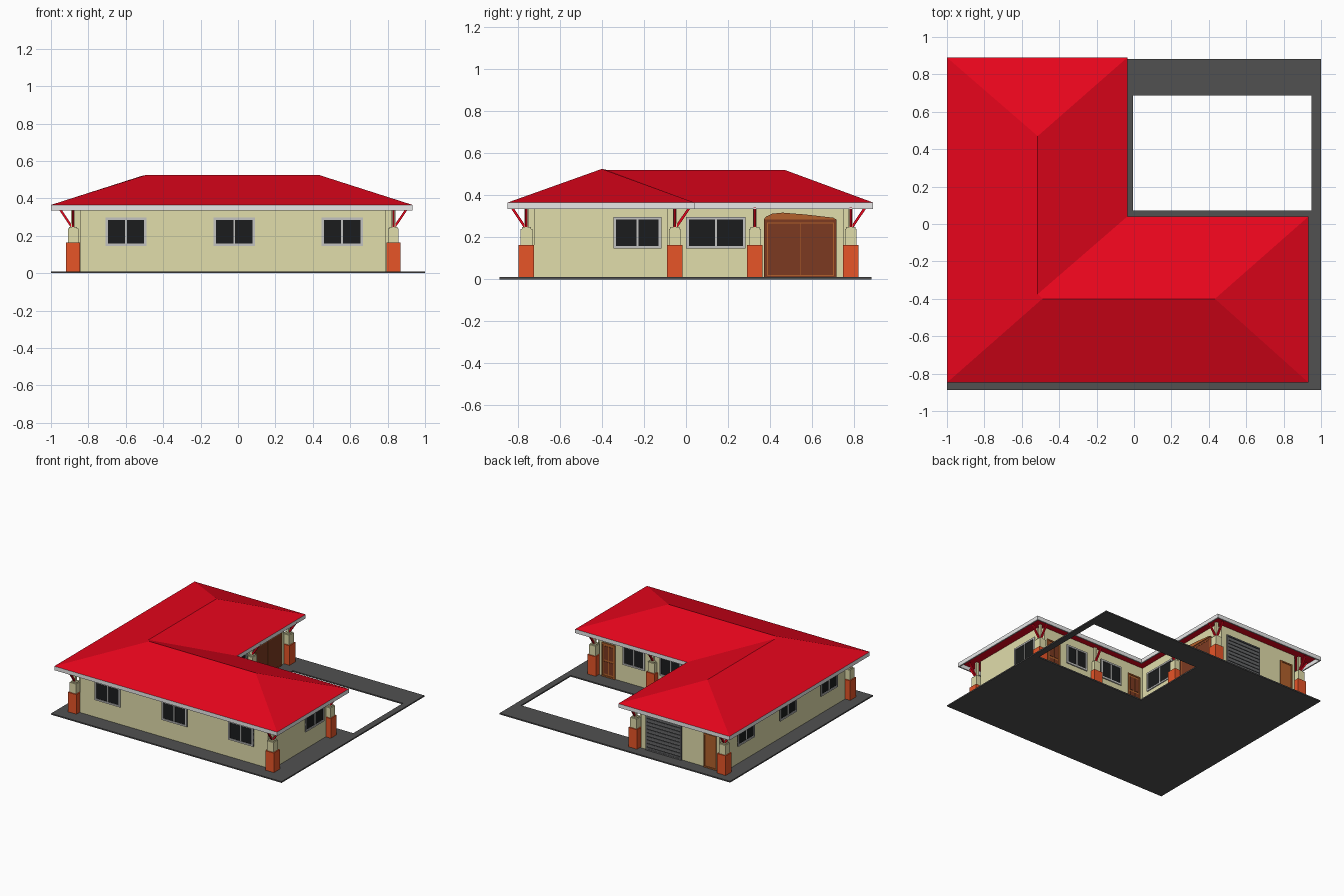
import bpy
import bmesh
from mathutils import Vector, Matrix

if "Cube" in bpy.data.objects:
    bpy.data.objects.remove(bpy.data.objects["Cube"])


def make_mat(name, *rgb):
    lin = [((c / 255 + 0.055) / 1.055) ** 2.4 for c in rgb] + [1]
    m = bpy.data.materials.new(name)
    m.use_nodes = True
    m.diffuse_color = lin
    m.node_tree.nodes["Principled BSDF"].inputs["Base Color"].default_value = lin
    return m


RED = make_mat("roof red", 231, 4, 28)
CREAM = make_mat("wall cream", 225, 221, 171)
BRICK = make_mat("brick orange", 233, 85, 40)
TRIM = make_mat("fascia grey", 232, 232, 232)
PAVING = make_mat("paving grey", 81, 81, 81)
GLASS = make_mat("dark glass", 27, 28, 29)
FRAME = make_mat("window frame grey", 194, 194, 192)
METAL = make_mat("shutter grey", 100, 101, 103)
BROWN = make_mat("dark wood", 124, 58, 33)
WOOD = make_mat("light wood", 178, 97, 44)


def finish(name, bm, mats):
    mesh = bpy.data.meshes.new(name)
    bmesh.ops.recalc_face_normals(bm, faces=bm.faces)
    bm.to_mesh(mesh)
    bm.free()
    for m in mats:
        mesh.materials.append(m)
    ob = bpy.data.objects.new(name, mesh)
    bpy.context.collection.objects.link(ob)
    return ob


def boxes(name, parts):
    """One object from (low corner, high corner, material) boxes."""
    bm = bmesh.new()
    mats = []
    for lo, hi, mat in parts:
        if mat not in mats:
            mats.append(mat)
        lo, hi = Vector(lo), Vector(hi)
        mtx = Matrix.Translation((lo + hi) / 2) @ Matrix.Diagonal((hi - lo).to_4d())
        made = bmesh.ops.create_cube(bm, size=1, matrix=mtx)
        for f in {f for v in made["verts"] for f in v.link_faces}:
            f.material_index = mats.index(mat)
    return finish(name, bm, mats)


def prism(name, outline, offset, mat):
    """Extrude a closed outline of 3D points by an offset."""
    bm = bmesh.new()
    face = bm.faces.new([bm.verts.new(co) for co in outline])
    grown = bmesh.ops.extrude_face_region(bm, geom=[face])["geom"]
    bmesh.ops.translate(bm, vec=offset,
                        verts=[v for v in grown if isinstance(v, bmesh.types.BMVert)])
    return finish(name, bm, [mat])


def ell(x0, x1, x2, y0, y1, y2, z):
    return [Vector(co) for co in ((x0, y0, z), (x2, y0, z), (x2, y1, z),
                                  (x1, y1, z), (x1, y2, z), (x0, y2, z))]


def notched(outline, size):
    """Cut a square notch into every outward corner."""
    result = []
    for i, co in enumerate(outline):
        d_in = (co - outline[i - 1]).normalized() * size
        d_out = (outline[(i + 1) % len(outline)] - co).normalized() * size
        if d_in.cross(d_out).z > 0:
            result += [co - d_in, co - d_in + d_out, co + d_out]
        else:
            result.append(co)
    return result


# Paving with a rectangular open court
G, EAVE = 0.01, 0.365
boxes("paving", [
    ((-1, -0.888, 0), (1, 0.072, G), PAVING),
    ((-1, 0.072, 0), (-0.005, 0.882, G), PAVING),
    ((-0.005, 0.687, 0), (1, 0.882, G), PAVING),
    ((0.95, 0.072, 0), (1, 0.687, G), PAVING)])

# Walls, recessed at the corners behind the pillars
W, MID, E = -0.875, -0.125, 0.825
S, INNER, N = -0.757, -0.055, 0.783
prism("walls", notched(ell(W, MID, E, S, INNER, N, G), 0.034),
      (0, 0, EAVE - G - 0.002), CREAM)

# Hipped roof over the two wings
eaves = ell(-1, -0.036, 0.933, -0.848, 0.04, 0.89, EAVE)
bm = bmesh.new()
a, b, c, d, e, f = [bm.verts.new(co) for co in eaves]
p = bm.verts.new((-0.515, 0.47, 0.52))
q = bm.verts.new((-0.515, -0.375, 0.52))
s = bm.verts.new((-0.49, -0.40, 0.525))
r = bm.verts.new((0.433, -0.40, 0.525))
for loop in [(a, b, r, s), (b, c, r), (c, d, q, s, r), (d, e, p, q),
             (e, f, p), (f, a, s, q, p), (f, e, d, c, b, a)]:
    bm.faces.new(loop)
finish("roof", bm, [RED])

# Fascia boards round the eaves
bm = bmesh.new()
high = [bm.verts.new(co) for co in eaves]
low = [bm.verts.new((co.x, co.y, 0.334)) for co in eaves]
for i in range(len(eaves)):
    j = (i + 1) % len(eaves)
    bm.faces.new((low[i], low[j], high[j], high[i]))
fascia = finish("fascia", bm, [TRIM])
solid = fascia.modifiers.new("thickness", "SOLIDIFY")
solid.thickness = 0.01
solid.use_even_offset = True


# Pillars: brick base, cream block with neck, thin post and red braces
def strut(name, start, end):
    axis = Vector(end) - Vector(start)
    mtx = (Matrix.Translation((Vector(start) + Vector(end)) / 2)
           @ axis.to_track_quat("Z", "Y").to_matrix().to_4x4()
           @ Matrix.Diagonal((0.012, 0.012, axis.length, 1)))
    bm = bmesh.new()
    bmesh.ops.create_cube(bm, size=1, matrix=mtx)
    finish(name, bm, [RED])


def pillar(name, x, y, *directions):
    def block(half, z0, z1, mat):
        return ((x - half, y - half, z0), (x + half, y + half, z1), mat)
    boxes(name, [block(0.037, G, 0.163, BRICK), block(0.028, 0.163, 0.24, CREAM),
                 block(0.022, 0.24, 0.248, CREAM), block(0.01, 0.248, EAVE, CREAM)])
    for dx, dy in directions:
        strut(name + "_brace", (x + dx * 0.008, y + dy * 0.008, 0.25),
              (x + dx * 0.072, y + dy * 0.072, 0.345))


pillar("pillar_front_west", -0.882, -0.759, (-1, 0), (0, -1))
pillar("pillar_front_east", 0.831, -0.759, (1, 0), (0, -1))
pillar("pillar_court_east", 0.831, -0.053, (1, 0), (0, 1))
pillar("pillar_court_north_wall", 0.32, -0.053, (0, 1))
pillar("pillar_court_side", -0.112, 0.328, (1, 0))
pillar("pillar_back_east", -0.112, 0.783, (1, 0), (0, 1))
pillar("pillar_back_west", -0.882, 0.783, (-1, 0), (0, 1))

# Wall fittings: a wall is (axis it runs along, plane position, outward sign)
FRONT, COURT, BACK = ("x", S, -1), ("x", INNER, 1), ("x", N, 1)
WEST, EAST, SIDE = ("y", W, -1), ("y", E, 1), ("y", MID, 1)


def panel(wall, u0, u1, z0, z1, depth, mat):
    axis, pos, sign = wall
    near, far = sorted((pos - sign * 0.002, pos + sign * depth))
    if axis == "x":
        return ((u0, near, z0), (u1, far, z1), mat)
    return ((near, u0, z0), (far, u1, z1), mat)


def border(wall, u0, u1, z0, z1, t, depth, mat):
    return [panel(wall, u0, u0 + t, z0, z1, depth, mat),
            panel(wall, u1 - t, u1, z0, z1, depth, mat),
            panel(wall, u0 + t, u1 - t, z0, z0 + t, depth, mat),
            panel(wall, u0 + t, u1 - t, z1 - t, z1, depth, mat)]


def window(wall, centre, width=0.22):
    u0, u1, z0, z1 = centre - width / 2, centre + width / 2, 0.146, 0.297
    parts = [panel(wall, u0, u1, z0, z1, 0.002, GLASS)]
    parts += border(wall, u0, u1, z0, z1, 0.013, 0.008, FRAME)
    parts.append(panel(wall, centre - 0.005, centre + 0.005, z0 + 0.013, z1 - 0.013,
                       0.006, FRAME))
    boxes("window", parts)


def door(wall, u0, u1, panelled):
    top, mid = 0.275, (u0 + u1) / 2
    parts = [panel(wall, u0, u1, G, top, 0.004, WOOD)]
    parts += border(wall, u0, u1, G, top, 0.01, 0.009, WOOD)
    if panelled:
        for z0, z1 in ((0.035, 0.13), (0.145, 0.25)):
            for v0, v1 in ((u0 + 0.018, mid - 0.005), (mid + 0.005, u1 - 0.018)):
                parts.append(panel(wall, v0, v1, z0, z1, 0.007, BROWN))
    boxes("door", parts)


for u in (-0.599, -0.02, 0.557):
    window(FRONT, u)
for u in (0.507, -0.012, -0.52):
    window(WEST, u, 0.205)
for u in (0.17, 0.49):
    window(COURT, u, 0.19)
window(EAST, -0.231, 0.228)
window(SIDE, 0.142, 0.283)
door(COURT, 0.65, 0.765, True)
door(COURT, -0.1, 0.012, True)
door(BACK, -0.815, -0.705, False)

# Roller shutter of overlapping slats
slats, top = 10, 0.29
step = (top - G) / slats
parts = border(BACK, -0.513, -0.205, G, top + 0.01, 0.01, 0.01, METAL)
for i in range(slats):
    z = G + i * step
    parts.append(panel(BACK, -0.508, -0.21, z, z + step * 0.8, 0.007, METAL))
    parts.append(panel(BACK, -0.508, -0.21, z + step * 0.8, z + step, 0.003, GLASS))
boxes("roller_shutter", parts)

# Wide double door with a curved head
parts = [panel(SIDE, 0.37, 0.715, G, 0.285, 0.008, BROWN)]
parts += border(SIDE, 0.386, 0.703, 0.015, 0.27, 0.005, 0.01, WOOD)
parts.append(panel(SIDE, 0.541, 0.545, 0.02, 0.265, 0.01, WOOD))
boxes("double_door", parts)
head = [(0.37, 0.285), (0.715, 0.285), (0.70, 0.293), (0.57, 0.308),
        (0.46, 0.317), (0.41, 0.312), (0.38, 0.298)]
prism("double_door_head", [(MID - 0.002, y, z) for y, z in head], (0.014, 0, 0), WOOD)
